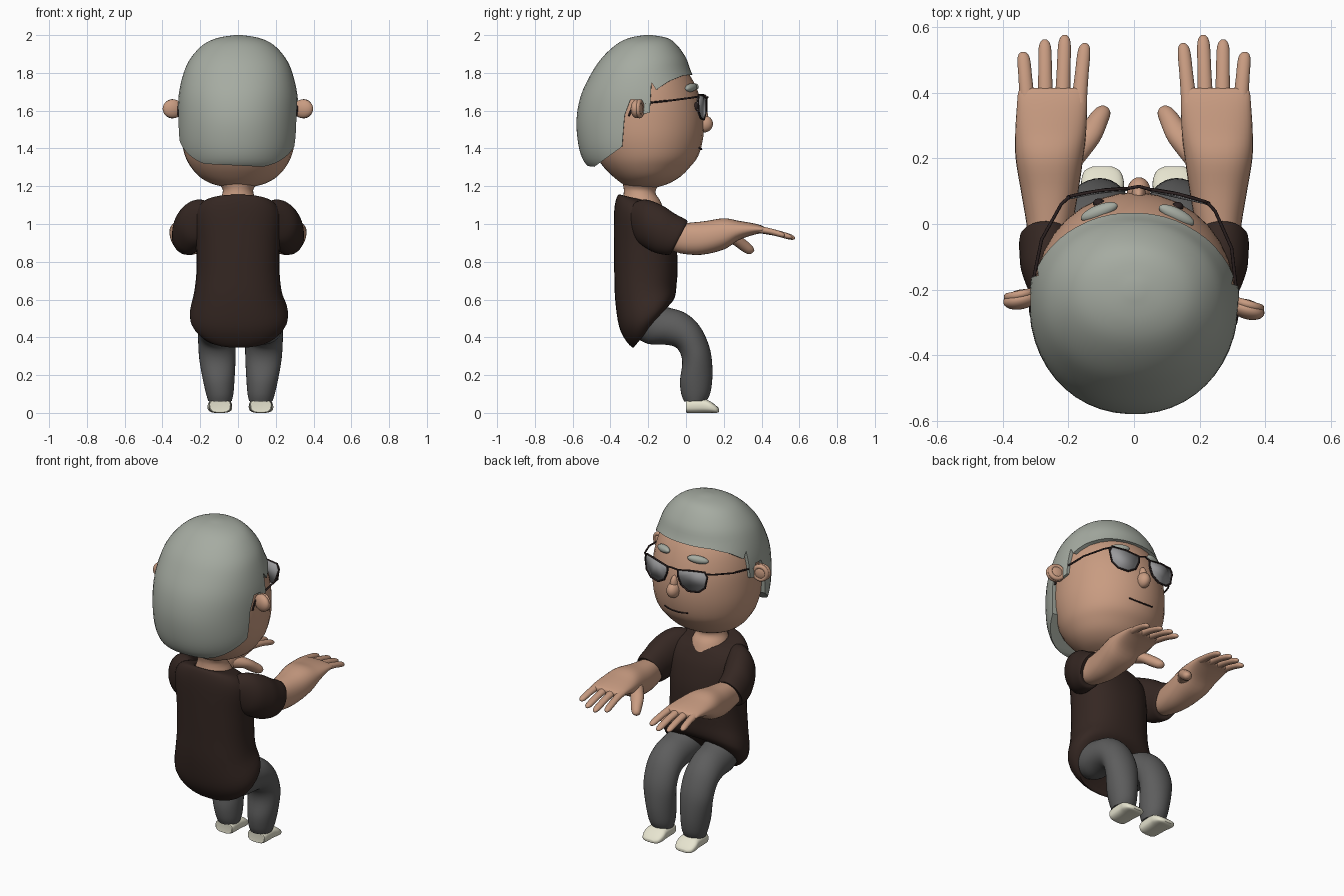
import bpy, bmesh, math
from mathutils import Vector, Matrix

if "Cube" in bpy.data.objects:
    bpy.data.objects.remove(bpy.data.objects["Cube"])

def material(name, r, g, b):
    m = bpy.data.materials.new(name)
    m.diffuse_color = (r, g, b, 1)
    m.use_nodes = True
    m.node_tree.nodes["Principled BSDF"].inputs["Base Color"].default_value = m.diffuse_color
    return m

SKIN = material("skin", .58, .33, .22)
HAIR = material("hair", .38, .41, .36)
SHIRT = material("shirt", .035, .02, .016)
PANTS = material("pants", .11, .11, .11)
SHOE = material("shoe", .80, .78, .63)
DARK = material("dark", .025, .015, .015)
LENS = material("lens", .32, .32, .33)

def finish(name, bm, mat):
    bmesh.ops.recalc_face_normals(bm, faces=bm.faces)
    me = bpy.data.meshes.new(name)
    bm.to_mesh(me)
    bm.free()
    ob = bpy.data.objects.new(name, me)
    bpy.context.collection.objects.link(ob)
    me.materials.append(mat)
    return ob

def spline(a, b, c, d, t):
    return tuple(.5 * (2*q + (r-p)*t + (2*p-5*q+4*r-s)*t*t + (3*q-p-3*r+s)*t**3)
                 for p, q, r, s in zip(a, b, c, d))

def loft(name, rings, mat, side=1, shift=0, power=2, seg=32, steps=4):
    """Skin through rings: (y1, z1, y2, z2, centre x, half width)."""
    dense = []
    n = len(rings)
    for i in range(n - 1):
        p = [rings[max(i-1, 0)], rings[i], rings[i+1], rings[min(i+2, n-1)]]
        dense += [spline(*p, k/steps) for k in range(steps)]
    dense.append(rings[-1])
    bm = bmesh.new()
    loops = []
    for y1, z1, y2, z2, cx, hx in dense:
        loop = []
        for k in range(seg):
            a = 2 * math.pi * k / seg
            c, s = math.cos(a), math.sin(a)
            u = math.copysign(abs(c) ** (2/power), c)
            v = math.copysign(abs(s) ** (2/power), s)
            loop.append(bm.verts.new((side*(cx + hx*u) + shift,
                                      (y1+y2)/2 + v*(y1-y2)/2, (z1+z2)/2 + v*(z1-z2)/2)))
        loops.append(loop)
    for a, b in zip(loops, loops[1:]):
        for k in range(seg):
            j = (k+1) % seg
            bm.faces.new((a[k], a[j], b[j], b[k]))
    bm.faces.new(loops[0])
    bm.faces.new(loops[-1])
    return finish(name, bm, mat)

def stack(name, levels, mat, **kw):
    """Horizontal rings: (z, half width, front y, back y)."""
    return loft(name, [(f, z, b, z, 0, h) for z, h, f, b in levels], mat, **kw)

def ball(name, loc, size, mat, rot=(0, 0, 0)):
    bm = bmesh.new()
    bmesh.ops.create_uvsphere(bm, u_segments=24, v_segments=16, radius=1)
    ob = finish(name, bm, mat)
    ob.location, ob.scale, ob.rotation_euler = loc, size, rot
    return ob

def wire(name, pts, radius, mat, closed=False):
    cu = bpy.data.curves.new(name, 'CURVE')
    cu.dimensions = '3D'
    cu.bevel_depth, cu.bevel_resolution = radius, 2
    cu.use_fill_caps = True
    sp = cu.splines.new('POLY')
    sp.points.add(len(pts) - 1)
    for p, co in zip(sp.points, pts):
        p.co = (*co, 1)
    sp.use_cyclic_u = closed
    cu.materials.append(mat)
    ob = bpy.data.objects.new(name, cu)
    bpy.context.collection.objects.link(ob)
    return ob

# head
head = [stack("head", [(1.195, .07, -.15, -.31), (1.215, .145, -.09, -.34), (1.25, .205, -.03, -.385),
                       (1.30, .25, .02, -.435), (1.36, .282, .065, -.475), (1.45, .302, .09, -.51),
                       (1.55, .306, .096, -.53), (1.65, .30, .08, -.525), (1.75, .277, .042, -.49),
                       (1.82, .24, -.005, -.45), (1.88, .19, -.07, -.38), (1.92, .1, -.13, -.3)], SKIN)]

# hair shell, trimmed with a side-view hairline
hair = stack("hair", [(1.26, .24, -.02, -.44), (1.28, .26, .02, -.485), (1.33, .29, .07, -.54),
                      (1.42, .313, .10, -.57), (1.55, .32, .115, -.58), (1.68, .315, .09, -.557),
                      (1.80, .288, .03, -.50), (1.88, .25, .0, -.445), (1.95, .185, -.05, -.37),
                      (1.985, .11, -.1, -.30), (2.0, .02, -.18, -.22)], HAIR, power=2.1, seg=48)
outline = [(-.7, 2.1), (-.7, 1.285), (-.48, 1.285), (-.42, 1.33), (-.325, 1.40), (-.31, 1.58), (-.28, 1.66),
           (-.225, 1.66), (-.22, 1.58), (-.178, 1.59), (-.17, 1.75), (-.145, 1.71), (-.08, 1.755),
           (-.01, 1.785), (.1, 1.80), (.1, 2.1)]
bm = bmesh.new()
left, right = [[bm.verts.new((x, y, z + (.05 if x < 0 and z < 1.45 else 0))) for y, z in outline]
               for x in (-.5, .5)]
bm.faces.new(left)
bm.faces.new(right)
for k in range(len(outline)):
    bm.faces.new((left[k-1], left[k], right[k], right[k-1]))
cutter = finish("hairline_cutter", bm, HAIR)
cutter.hide_render = True
mod = hair.modifiers.new("trim", 'BOOLEAN')
mod.operation, mod.object, mod.solver = 'INTERSECT', cutter, 'EXACT'
bpy.context.view_layer.objects.active = hair
bpy.ops.object.modifier_apply(modifier="trim")
bpy.data.objects.remove(cutter)
head.append(hair)

# face
head += [ball("nose", (0, .098, 1.53), (.036, .045, .045), SKIN),
         ball("nose_bridge", (0, .088, 1.565), (.022, .03, .05), SKIN),
         wire("mouth", [(x, .083 - 1.5*x*x, 1.395 + 1.2*x*x) for x in (-.08, -.05, -.02, .02, .05, .08)],
              .004, DARK)]
rim = [(.035, 1.665), (.12, 1.68), (.2, 1.685), (.215, 1.655), (.202, 1.59), (.165, 1.558),
       (.105, 1.552), (.058, 1.58), (.038, 1.625)]
for s, tag in ((-1, "left"), (1, "right")):
    pts = [(s*x, .108 - .75*x*x, z) for x, z in rim]
    bm = bmesh.new()
    bm.faces.new([bm.verts.new(p) for p in pts])
    lens = finish("lens_" + tag, bm, LENS)
    lens.modifiers.new("thickness", 'SOLIDIFY').thickness = .008
    head += [lens,
             wire("rim_" + tag, pts, .005, DARK, True),
             wire("temple_" + tag, [(s*.21, .075, 1.675), (s*.235, .05, 1.67), (s*.29, -.06, 1.655),
                                    (s*.312, -.2, 1.64), (s*.315, -.27, 1.62), (s*.312, -.29, 1.57)], .005, DARK),
             ball("eye_" + tag, (s*.12, .058, 1.62), (.018, .015, .024), DARK),
             ball("eyebrow_" + tag, (s*.118, .032, 1.722), (.06, .022, .022), HAIR, (0, s*.12, -s*.42)),
             ball("ear_" + tag, (s*.345, -.245, 1.61), (.055, .03, .05), SKIN, (0, 0, -s*.25))]
    bpy.ops.mesh.primitive_torus_add(major_radius=.038, minor_radius=.013, major_segments=24,
                                     minor_segments=10, location=(s*.348, -.23, 1.61),
                                     rotation=(math.pi/2, 0, -s*.25))
    ear_rim = bpy.context.object
    ear_rim.name = "ear_rim_" + tag
    ear_rim.data.materials.append(SKIN)
    head.append(ear_rim)
head.append(wire("glasses_bridge", [(-.035, .107, 1.665), (0, .115, 1.672), (.035, .107, 1.665)], .005, DARK))

# slight turn of the whole head
bpy.context.view_layer.update()
turn = (Matrix.Translation((0, -.24, 0)) @ Matrix.Rotation(math.radians(-2.5), 4, 'Z')
        @ Matrix.Translation((0, .24, 0)))
for ob in head:
    ob.matrix_world = turn @ ob.matrix_world

# neck and torso
stack("neck", [(1.05, .12, -.11, -.33), (1.12, .1, -.135, -.335), (1.16, .083, -.16, -.33),
               (1.19, .084, -.155, -.33), (1.23, .12, -.12, -.34)], SKIN)
loft("shirt", [(-.155, 1.105, -.335, 1.14, 0, .09), (-.14, 1.105, -.345, 1.155, 0, .11),
               (-.115, 1.07, -.365, 1.145, 0, .19), (-.08, 1.0, -.38, 1.07, 0, .23),
               (-.05, .88, -.382, .90, 0, .222), (-.045, .75, -.38, .75, 0, .22),
               (-.05, .68, -.375, .60, 0, .232), (-.055, .63, -.355, .46, .005, .258),
               (-.065, .60, -.32, .385, .005, .255), (-.085, .575, -.28, .345, .005, .215),
               (-.11, .56, -.27, .375, .005, .18)], SHIRT, power=2.3)

for s, tag in ((-1, "left"), (1, "right")):
    # sleeve and arm
    loft("sleeve_" + tag, [(-.30, 1.10, -.29, .95, .16, .05), (-.22, 1.13, -.25, .90, .205, .095),
                           (-.13, 1.10, -.18, .855, .245, .095), (-.06, 1.055, -.13, .84, .262, .087),
                           (.005, 1.02, -.085, .838, .268, .08), (0, 1.0, -.075, .86, .268, .06)], SHIRT, s)
    loft("arm_" + tag, [(-.06, 1.0, -.1, .87, .265, .06), (0, 1.005, -.03, .845, .258, .068),
                        (.1, 1.015, .08, .837, .257, .086), (.2, 1.03, .2, .865, .258, .103),
                        (.28, 1.017, .28, .915, .254, .108), (.36, 1.003, .36, .943, .25, .107),
                        (.405, .99, .405, .952, .248, .104), (.415, .98, .415, .96, .246, .09)],
         SKIN, s, power=2.3)
    # fingers: base x, tip x, tip y
    for i, (x0, x1, tip) in enumerate(((.168, .15, .552), (.218, .211, .577), (.270, .272, .563), (.325, .338, .525))):
        rings = []
        for t, r in ((0, .024), (.45, .021), (.8, .02), (.93, .016), (.985, .009), (1, .003)):
            y = .37 + (tip - .37) * t
            z = .973 - max(0, y - .4) * .27
            rings.append((y, z + r*.8, y, z - r*.8, x0 + (x1-x0)*t, r))
        loft(f"finger_{i+1}_{tag}", rings, SKIN, s, seg=16, steps=3)
    loft("thumb_" + tag, [(.18, .975, .18, .90, .20, .04), (.265, .95, .24, .895, .15, .045),
                          (.325, .908, .295, .858, .115, .035), (.352, .882, .325, .842, .1, .028),
                          (.361, .864, .343, .842, .096, .016), (.36, .855, .35, .845, .095, .004)],
         SKIN, s, seg=20)
    # leg and shoe
    loft("leg_" + tag, [(-.18, .59, -.27, .40, .112, .105), (-.10, .56, -.20, .365, .12, .102),
                        (-.01, .532, -.12, .362, .124, .1), (.06, .475, -.06, .35, .125, .1),
                        (.105, .40, -.03, .315, .124, .099), (.133, .31, -.02, .26, .122, .096),
                        (.14, .20, -.032, .17, .116, .085), (.13, .11, -.025, .1, .11, .073),
                        (.11, .065, -.01, .06, .108, .062)], PANTS, s, .013)
    loft("shoe_" + tag, [(.0, .055, .0, .012, .108, .048), (.008, .072, .008, .0, .108, .058),
                         (.09, .075, .09, .0, .108, .062), (.13, .06, .13, .0, .109, .065),
                         (.162, .036, .162, .0, .11, .054), (.175, .022, .175, .006, .11, .03)],
         SHOE, s, .013, power=2.8)

# smooth shading
bpy.ops.object.select_all(action='DESELECT')
for ob in bpy.context.scene.objects:
    if ob.type == 'MESH':
        ob.select_set(True)
        bpy.context.view_layer.objects.active = ob
bpy.ops.object.shade_smooth_by_angle(angle=math.radians(40))
